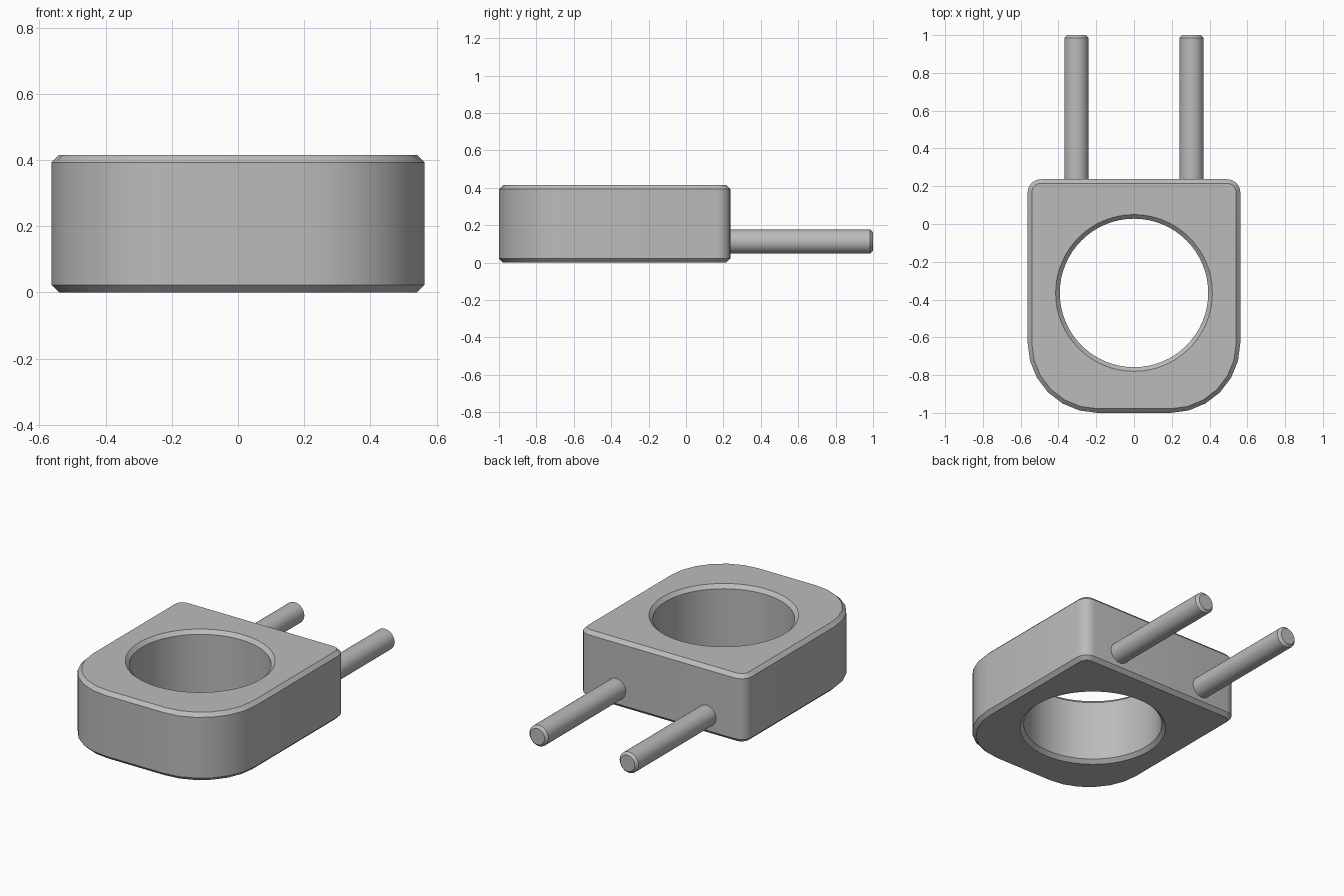
import bpy, bmesh, math
from mathutils import Matrix

cube = bpy.data.objects.get("Cube")
if cube:
    bpy.data.objects.remove(cube, do_unlink=True)

grey = bpy.data.materials.new("plain grey")
grey.use_nodes = True
colour = (0.5, 0.5, 0.5, 1)
grey.diffuse_color = colour
grey.node_tree.nodes["Principled BSDF"].inputs["Base Color"].default_value = colour

HEIGHT, CHAMFER = 0.415, 0.022
HALF_WIDTH, FRONT, BACK = 0.563, -1.0, 0.237
HOLE_Y, HOLE_RADIUS = -0.365, 0.393


def arc(cx, cy, radius, start, sweep, steps):
    return [(cx + radius * math.cos(start + sweep * i / steps),
             cy + radius * math.sin(start + sweep * i / steps)) for i in range(steps + 1)]


def body_outline(inset):
    """Rounded rectangle with wide front corners and tight back corners."""
    points = []
    corners = [(1, BACK, 0.07), (-1, BACK, 0.07), (-1, FRONT, 0.37), (1, FRONT, 0.37)]
    for k, (side, y, r) in enumerate(corners):
        cx = side * (HALF_WIDTH - r)
        cy = y - r if y == BACK else y + r
        points += arc(cx, cy, r - inset, k * math.pi / 2, math.pi / 2, 6)
    return points


def hole_outline(grow):
    return arc(0, HOLE_Y, HOLE_RADIUS + grow, 0, math.tau, 64)[:-1]


def loft(bm, rings):
    """Join (points, z) rings with quads; return the first and last edge loops."""
    loops = [[bm.verts.new((x, y, z)) for x, y in pts] for pts, z in rings]
    for low, high in zip(loops, loops[1:]):
        for i in range(len(low)):
            j = (i + 1) % len(low)
            bm.faces.new((low[i], low[j], high[j], high[i]))
    return [[bm.edges.get((lp[i - 1], lp[i])) for i in range(len(lp))]
            for lp in (loops[0], loops[-1])]


def finish(bm, name):
    bmesh.ops.recalc_face_normals(bm, faces=bm.faces)
    mesh = bpy.data.meshes.new(name)
    bm.to_mesh(mesh)
    bm.free()
    mesh.materials.append(grey)
    obj = bpy.data.objects.new(name, mesh)
    bpy.context.collection.objects.link(obj)
    bpy.ops.object.select_all(action='DESELECT')
    obj.select_set(True)
    bpy.context.view_layer.objects.active = obj
    bpy.ops.object.shade_smooth_by_angle(angle=math.radians(30))


# Body: chamfered outer wall and hole wall, closed by flat faces between them
levels = [(CHAMFER, 0), (0, CHAMFER), (0, HEIGHT - CHAMFER), (CHAMFER, HEIGHT)]
bm = bmesh.new()
outer = loft(bm, [(body_outline(c), z) for c, z in levels])
inner = loft(bm, [(hole_outline(c), z) for c, z in levels])
for outside, inside, direction in zip(outer, inner, (-1, 1)):
    bmesh.ops.triangle_fill(bm, edges=outside + inside, use_beauty=True,
                            normal=(0, 0, direction))
finish(bm, "body")

# Two round pins leaving the back, each with a chamfered tip
for name, x in (("left_pin", 0.305), ("right_pin", -0.305)):
    bm = bmesh.new()
    profile = [(0.064, 0.2), (0.064, 0.985), (0.049, 1.0)]
    ends = loft(bm, [(arc(0, 0, r, 0, math.tau, 32)[:-1], y) for r, y in profile])
    for loop in ends:
        bmesh.ops.contextual_create(bm, geom=loop)
    place = Matrix.Translation((x, 0, 0.112)) @ Matrix.Rotation(-math.pi / 2, 4, 'X')
    bm.transform(place)
    finish(bm, name)
